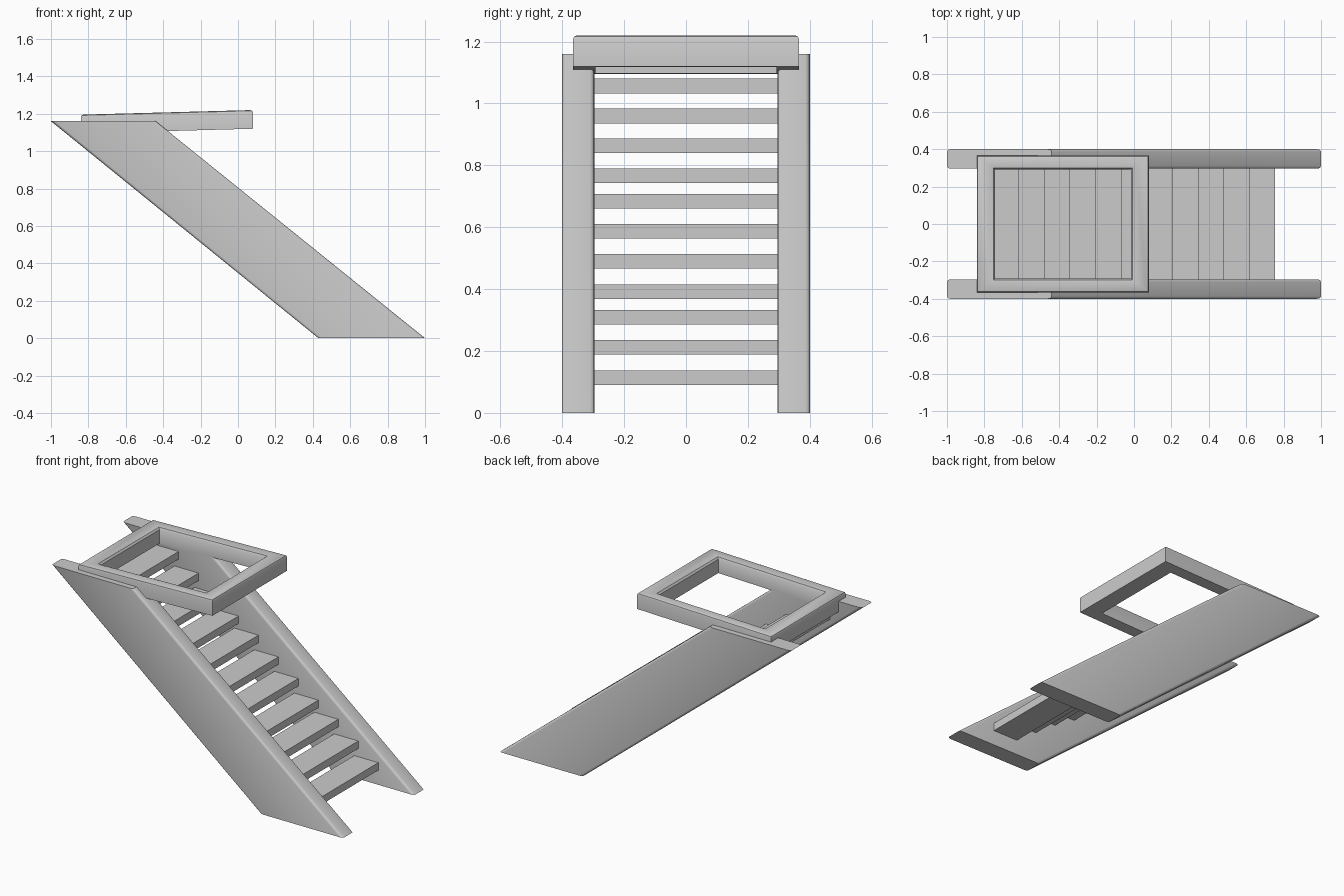
import bpy, bmesh, math
from mathutils import Vector

if "Cube" in bpy.data.objects:
    bpy.data.objects.remove(bpy.data.objects["Cube"])


def finish(name, bm, angle=35):
    bmesh.ops.recalc_face_normals(bm, faces=bm.faces[:])
    me = bpy.data.meshes.new(name)
    bm.to_mesh(me)
    bm.free()
    ob = bpy.data.objects.new(name, me)
    bpy.context.collection.objects.link(ob)
    bpy.ops.object.select_all(action='DESELECT')
    ob.select_set(True)
    bpy.context.view_layer.objects.active = ob
    bpy.ops.object.shade_smooth_by_angle(angle=math.radians(angle))
    return ob


def prism(profile, y0, y1):
    """Extrude an xz profile along y."""
    bm = bmesh.new()
    face = bm.faces.new([bm.verts.new((x, y0, z)) for x, z in profile])
    ext = bmesh.ops.extrude_face_region(bm, geom=[face])['geom']
    moved = [v for v in ext if isinstance(v, bmesh.types.BMVert)]
    bmesh.ops.translate(bm, verts=moved, vec=(0, y1 - y0, 0))
    return bm


# Sloping side boards with softened long edges
STRINGER = [(-1, 1.16), (-0.44, 1.16), (1, 0), (0.43, 0)]
for side, name in ((-1, "front_stringer"), (1, "back_stringer")):
    bm = prism(STRINGER, side * 0.296, side * 0.4)
    long_edges = [e for e in bm.edges
                  if abs(e.verts[0].co.z - e.verts[1].co.z) > 1]
    bmesh.ops.bevel(bm, geom=long_edges, offset=0.014, offset_type='OFFSET',
                    segments=3, profile=0.5, affect='EDGES')
    finish(name, bm)

# Treads between the boards
TREAD_TOPS = [0.137, 0.235, 0.333, 0.415, 0.513, 0.61,
              0.708, 0.79, 0.887, 0.983, 1.08]
DEPTH, THICK = 0.165, 0.047
for i, z in enumerate(TREAD_TOPS):
    x = 0.755 - 0.137 * i
    finish(f"tread_{i + 1}", prism([(x - DEPTH, z - THICK), (x, z - THICK),
                                    (x, z), (x - DEPTH, z)], -0.305, 0.305))

# Slightly tilted hatch frame: one bar section swept round a mitred rectangle
X0, X1, Y, WIDTH, HEIGHT = -0.84, 0.08, 0.365, 0.1, 0.1
# section points: inset from the outer edge, height
SECTION = [(0, 0), (0, HEIGHT - 0.012), (0.004, HEIGHT - 0.004), (0.014, HEIGHT),
           (WIDTH - 0.03, HEIGHT), (WIDTH - 0.012, HEIGHT - 0.004),
           (WIDTH - 0.003, HEIGHT - 0.015), (WIDTH - 0.025, 0)]
SECTION[-1] = (WIDTH - 0.003, 0)
bm = bmesh.new()
rings = []
for sx, sy in ((-1, -1), (1, -1), (1, 1), (-1, 1)):
    ring = []
    for d, h in SECTION:
        x = X0 + d if sx < 0 else X1 - d
        tilt = 1.095 + 0.027 * (x - X0)
        ring.append(bm.verts.new((x, sy * (Y - d * 0.75), tilt + h)))
    rings.append(ring)
n = len(SECTION)
for a in range(4):
    r, s = rings[a], rings[(a + 1) % 4]
    for k in range(n):
        bm.faces.new((r[k], s[k], s[(k + 1) % n], r[(k + 1) % n]))
finish("hatch_frame", bm)
